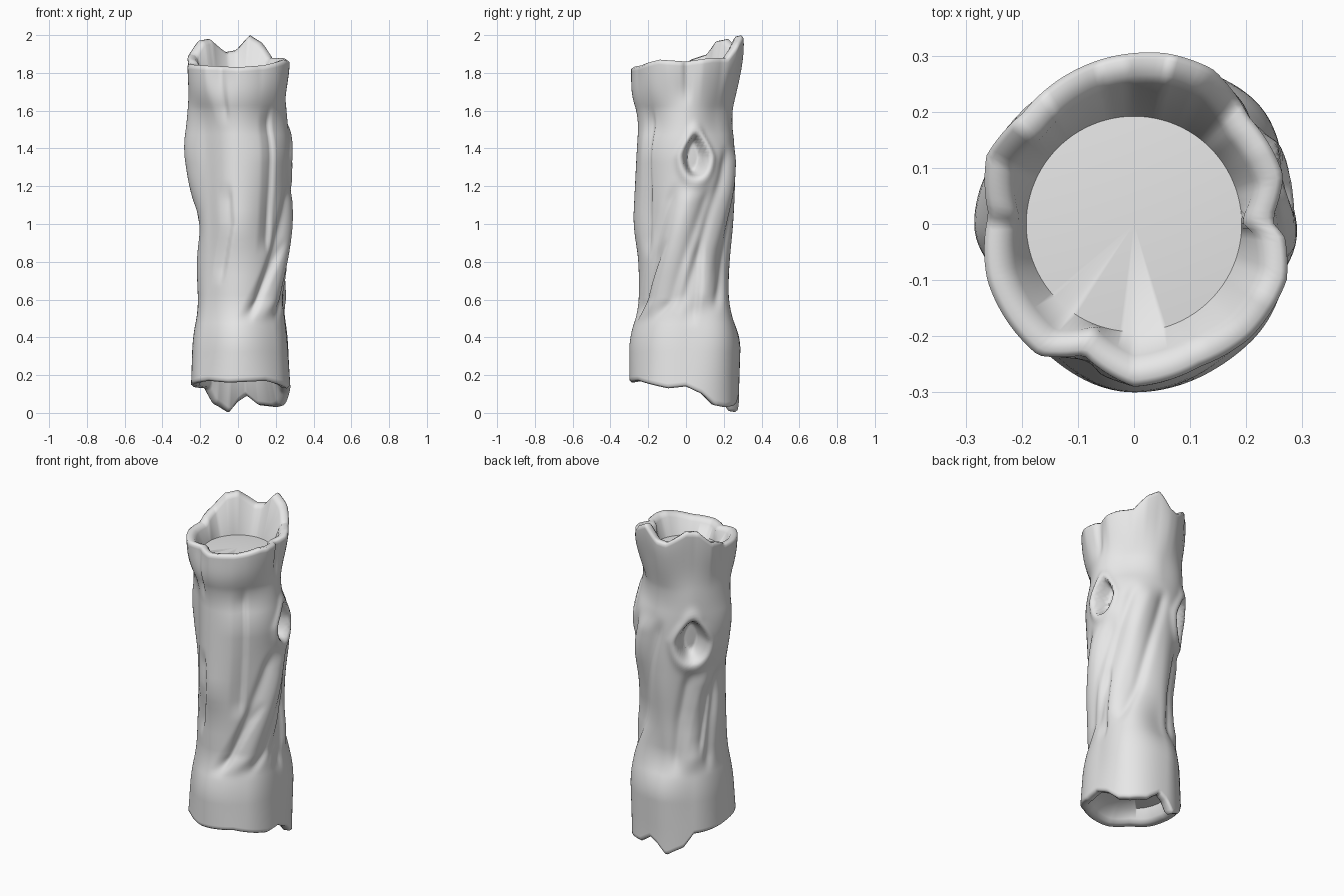
import bpy
import bmesh
from math import sin, cos, radians, hypot, exp

cube = bpy.data.objects.get("Cube")
if cube:
    bpy.data.objects.remove(cube)

COLUMNS, ROWS = 144, 110

# Trunk radius in hundredths, one profile per eighth of a turn, from +x anticlockwise
LEVELS = [.1, .4, .55, .8, 1, 1.2, 1.4, 1.55, 1.7]
PROFILES = [list(zip(LEVELS, radii)) for radii in (
    [28, 26, 24, 27, 28, 27, 28, 26, 25],
    [30, 31, 28, 23, 25, 29, 28, 22, 24],
    [28, 29, 22, 23, 25, 26, 26, 24, 26],
    [26, 25, 22, 20, 22, 25, 27, 27, 26],
    [25, 24, 21, 22, 20, 26, 29, 27, 26],
    [28, 26, 23, 22, 22, 22, 22, 22, 27],
    [30, 30, 25, 25, 28, 27, 26, 25, 29],
    [30, 28, 24, 25, 25, 26, 27, 23, 27],
)]

# Faceted outline of the top rim: angle and radius in hundredths
RIM_OUTLINE = [(0, 25), (4, 25), (18, 28), (43, 28), (63, 31), (79, 31), (100, 30),
               (118, 29), (135, 28), (155, 29), (176, 26), (201, 28), (234, 29),
               (249, 25), (270, 29), (295, 28), (316, 29), (340, 29), (355, 27), (360, 25)]

# Broken rims: angle and height pairs
TOP_RIM = [(0, 1.86), (30, 1.88), (50, 1.88), (65, 1.96), (78, 2), (92, 1.92),
           (103, 1.91), (125, 1.98), (140, 1.97), (155, 1.9), (174, 1.87),
           (180, 1.85), (270, 1.83), (300, 1.84), (330, 1.87), (360, 1.86)]
BOTTOM_RIM = [(0, .14), (18, .1), (32, .04), (45, .03), (65, .04), (80, .09),
              (90, .06), (101, 0), (112, .03), (122, .05), (135, .13),
              (180, .14), (235, .17), (260, .16), (300, .17), (340, .13), (360, .14)]

# Twisted strands and bark seams: height and angle pairs, rising
STRANDS = [
    [(.5, 300), (.6, 320), (.9, 345), (1.2, 368)],
    [(.5, 133), (.8, 140), (1.1, 153)],
    [(.55, 15), (1, 45), (1.4, 70)],
]
SEAMS = [
    [(1.55, 256), (1.9, 250)],
    [(.7, 248), (1, 262), (1.2, 259)],
    [(.85, 308), (1.2, 312), (1.6, 313)],
    [(1.65, 2), (1.95, 2)],
    [(.5, 284), (.9, 335)],
    [(.48, 10), (.9, 18)],
    [(.6, 145), (1, 163)],
]

# Knot holes: angle, height, half width, half height
KNOTS = [(11, 1.36, .07, .11), (133, 1.3, .09, .13)]


def interpolate(pairs, x):
    """Straight-line lookup, held flat beyond the ends."""
    if x <= pairs[0][0]:
        return pairs[0][1]
    for (x0, y0), (x1, y1) in zip(pairs, pairs[1:]):
        if x <= x1:
            return y0 + (y1 - y0) * (x - x0) / (x1 - x0)
    return pairs[-1][1]


def clamp(value):
    return max(0, min(1, value))


def smooth(value):
    value = clamp(value)
    return value * value * (3 - 2 * value)


def arc_offset(angle, target, radius):
    """Signed distance around the trunk."""
    return radians((angle - target + 180) % 360 - 180) * radius


def path_offset(path, angle, z, radius):
    """Distance from a rising path, and its fade towards both ends."""
    fade = smooth(min(z - path[0][0], path[-1][0] - z) / .12 + .3)
    return arc_offset(angle, interpolate(path, z), radius), fade


def profile_radius(index, z):
    """Profile with its corners eased."""
    profile = PROFILES[index % 8]
    return sum(interpolate(profile, z + step) for step in (-.06, -.03, 0, .03, .06)) / 500


def trunk_radius(angle, z):
    sector = int(angle / 45)
    near, far = profile_radius(sector, z), profile_radius(sector + 1, z)
    base = near + (far - near) * smooth(angle / 45 - sector)
    radius = base
    for path in STRANDS:
        offset, fade = path_offset(path, angle, z, base)
        radius += fade * (.014 * exp(-(offset / .05) ** 2)
                          - .014 * exp(-((abs(offset) - .095) / .03) ** 2))
    for path in SEAMS:
        # steep on one side, gently rising on the other
        offset, fade = path_offset(path, angle, z, base)
        width = .07 if offset < 0 else .022
        radius -= .016 * fade * clamp(1 - abs(offset) / width)
    # ease into the faceted rim outline
    blend = smooth((z - 1.6) / (interpolate(TOP_RIM, angle) - 1.6))
    radius += (interpolate(RIM_OUTLINE, angle) / 100 - radius) * blend
    for target, height, wide, tall in KNOTS:
        # raised collar round a hollow with a pointed top
        dz = (z - height) / tall
        narrowing = 1 - .4 * clamp(dz)
        reach = hypot(arc_offset(angle, target, base) / (wide * narrowing), dz)
        radius += .014 * exp(-((reach - 1.25) / .3) ** 2)
        radius -= .09 * smooth((1.1 - reach) / .5)
    return radius


def polar(angle, radius, z):
    return (radius * cos(radians(angle)), radius * sin(radians(angle)), z)


def trunk_column(angle):
    """One strip of the section: inside bottom, outside, then inside top."""
    low, high = interpolate(BOTTOM_RIM, angle), interpolate(TOP_RIM, angle)
    base, crown = trunk_radius(angle, low), trunk_radius(angle, high)
    strip = [polar(angle, .19, .24), polar(angle, base - .06, low + .025),
             polar(angle, base - .045, low + .006), polar(angle, base - .012, low)]
    for row in range(ROWS + 1):
        z = low + .01 + (high - low - .02) * row / ROWS
        strip.append(polar(angle, trunk_radius(angle, z), z))
    strip += [polar(angle, crown - .012, high),
              polar(angle, crown - .04, high - .006),
              polar(angle, crown - .055, high - .025),
              polar(angle, .192, 1.745)]
    return strip


# Hollow trunk shell with a recessed plug at each end
bm = bmesh.new()
columns = [[bm.verts.new(point) for point in trunk_column(360 * c / COLUMNS)]
           for c in range(COLUMNS)]
floor_centre = bm.verts.new((0, 0, .23))
top_centre = bm.verts.new((0, 0, 1.76))
for c, strip in enumerate(columns):
    other = columns[(c + 1) % COLUMNS]
    for k in range(len(strip) - 1):
        bm.faces.new((strip[k], other[k], other[k + 1], strip[k + 1]))
    bm.faces.new((other[0], strip[0], floor_centre))
    bm.faces.new((strip[-1], other[-1], top_centre))
bmesh.ops.recalc_face_normals(bm, faces=bm.faces)

mesh = bpy.data.meshes.new("hollow_log")
bm.to_mesh(mesh)
bm.free()
log = bpy.data.objects.new("hollow_log", mesh)
bpy.context.scene.collection.objects.link(log)

# Plain grey wood
grey = bpy.data.materials.new("pale_grey")
grey.use_nodes = True
colour = (.8, .8, .8, 1)
grey.diffuse_color = colour
grey.node_tree.nodes["Principled BSDF"].inputs["Base Color"].default_value = colour
mesh.materials.append(grey)

bpy.ops.object.select_all(action="DESELECT")
log.select_set(True)
bpy.context.view_layer.objects.active = log
bpy.ops.object.shade_smooth_by_angle(angle=radians(65))
